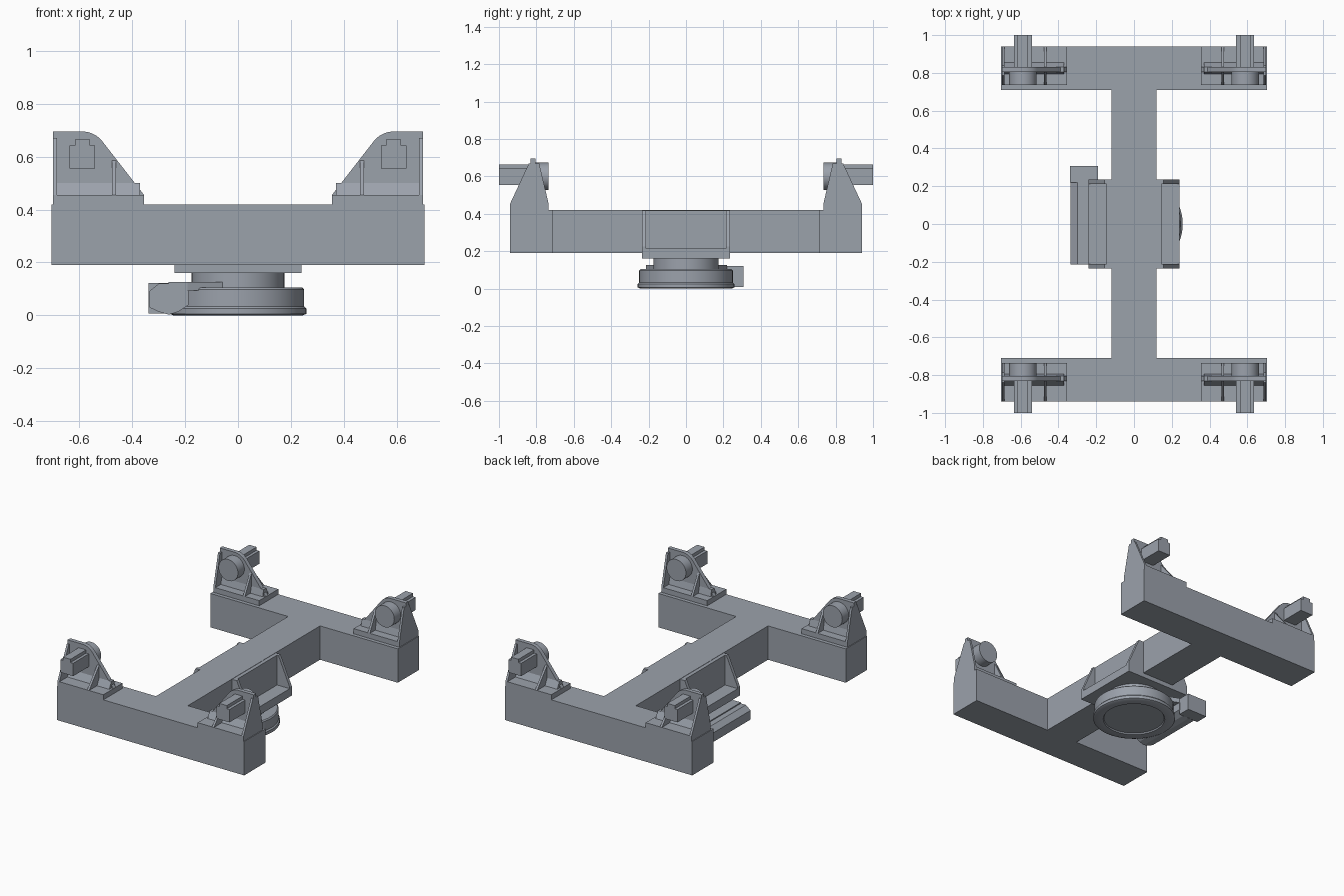
import bpy
import bmesh
import math
from mathutils import Vector

cube = bpy.data.objects.get("Cube")
if cube:
    bpy.data.objects.remove(cube, do_unlink=True)

grey = bpy.data.materials.new("steel grey")
grey.use_nodes = True
COLOUR = (0.33, 0.36, 0.41, 1)
grey.diffuse_color = COLOUR
grey.node_tree.nodes["Principled BSDF"].inputs["Base Color"].default_value = COLOUR


def finish(name, bm, mirror=""):
    bmesh.ops.recalc_face_normals(bm, faces=bm.faces)
    mesh = bpy.data.meshes.new(name)
    bm.to_mesh(mesh)
    bm.free()
    mesh.materials.append(grey)
    obj = bpy.data.objects.new(name, mesh)
    bpy.context.collection.objects.link(obj)
    if mirror:
        mod = obj.modifiers.new("Mirror", "MIRROR")
        mod.use_axis = ["X" in mirror, "Y" in mirror, False]
        mod.use_mirror_merge = False
    return obj


def prism(name, axis, profile, lo, hi, mirror=""):
    """Extrude a flat profile along an axis from lo to hi."""
    place = {"x": lambda a, b: (lo, a, b),
             "y": lambda a, b: (a, lo, b),
             "z": lambda a, b: (a, b, lo)}[axis]
    bm = bmesh.new()
    face = bm.faces.new([bm.verts.new(place(a, b)) for a, b in profile])
    ext = bmesh.ops.extrude_face_region(bm, geom=[face])
    step = Vector([(hi - lo) * (axis == k) for k in "xyz"])
    bmesh.ops.translate(bm, vec=step,
                        verts=[v for v in ext["geom"] if isinstance(v, bmesh.types.BMVert)])
    return finish(name, bm, mirror)


def box(name, x, y, z, mirror=""):
    return prism(name, "z", [(x[0], y[0]), (x[1], y[0]), (x[1], y[1]), (x[0], y[1])],
                 z[0], z[1], mirror)


def circle(cx, cz, r, start=0, end=360, n=40):
    full = end - start == 360
    angles = [math.radians(start + (end - start) * i / (n if full else n - 1)) for i in range(n)]
    return [(cx + r * math.cos(a), cz + r * math.sin(a)) for a in angles]


def smooth(obj):
    bpy.ops.object.select_all(action="DESELECT")
    obj.select_set(True)
    bpy.context.view_layer.objects.active = obj
    bpy.ops.object.shade_smooth_by_angle(angle=math.radians(30))


# One-piece frame: two end beams joined by a spine
right_edge = [(0.12, -0.71), (0.705, -0.71), (0.705, -0.94)]
half = [(0.705, -0.94), (0.705, -0.71), (0.12, -0.71),
        (0.12, 0.71), (0.705, 0.71), (0.705, 0.94)]
prism("frame", "z", half + [(-x, -y) for x, y in half], 0.19, 0.42)

# Four corner brackets: foot, upright plate, ribs and weld fillet
PX, PZ = 0.588, 0.60
box("bracket_foot", (0.355, 0.70), (0.735, 0.94), (0.42, 0.455), "XY")
upright = [(0.70, 0.45), (0.70, 0.695)] + circle(PX, PZ, 0.095, 90, 142, 10) + [(0.355, 0.455), (0.355, 0.45)]
smooth(prism("bracket_upright", "y", upright, 0.804, 0.832, "XY"))
for name, x0, x1, top in (("outer_rib", 0.685, 0.70, 0.67), ("inner_rib", 0.462, 0.477, 0.585)):
    rib = [(0.735, 0.455), (0.94, 0.455), (0.832, top), (0.804, top)]
    if name == "outer_rib":
        rib[2:] = [(0.84, top), (0.785, top)]
    prism(name, "x", rib, x0, x1, "XY")
prism("bracket_fillet", "x", [(0.793, 0.455), (0.855, 0.455), (0.832, 0.50), (0.804, 0.50)],
      0.37, 0.69, "XY")

# Bearing discs facing inward and stepped shafts facing outward
smooth(prism("bearing_disc", "y", circle(PX, PZ, 0.073), 0.735, 0.81, "XY"))
side = [(0.048, 0.555), (0.048, 0.642), (0.028, 0.642), (0.028, 0.664)]
shaft = [(PX + a, z) for a, z in side] + [(PX - a, z) for a, z in reversed(side)]
prism("stepped_shaft", "y", shaft, 0.82, 1.0, "XY")

# Saddle gripping the middle of the spine
box("saddle_plate", (-0.24, 0.24), (-0.235, 0.235), (0.16, 0.19))
box("saddle_ledge", (0.12, 0.24), (-0.235, 0.235), (0.16, 0.215), "X")
box("saddle_wall", (0.12, 0.145), (-0.235, 0.235), (0.19, 0.418), "X")
prism("saddle_gusset", "y", [(0.145, 0.20), (0.24, 0.20), (0.24, 0.225), (0.155, 0.418), (0.145, 0.418)],
      0.213, 0.235, "XY")

# Slewing ring, turned from a profile, with a shallow recess underneath
ring = [(0, 0.008), (0.19, 0.008), (0.195, 0), (0.245, 0), (0.258, 0.006), (0.258, 0.026),
        (0.25, 0.034), (0.25, 0.098), (0.243, 0.105), (0.175, 0.105), (0.175, 0.16), (0, 0.16)]
bm = bmesh.new()
verts = [bm.verts.new((r, 0, z)) for r, z in ring]
edges = [bm.edges.new(pair) for pair in zip(verts, verts[1:])]
bmesh.ops.spin(bm, geom=verts + edges, axis=(0, 0, 1), cent=(0, 0, 0),
               angle=math.tau, steps=64)
bmesh.ops.remove_doubles(bm, verts=bm.verts, dist=0.0005)
smooth(finish("slewing_ring", bm))

# Worm drive beside the ring
barrel = [(-0.335, 0.03), (-0.335, 0.092), (-0.30, 0.12), (-0.225, 0.12), (-0.187, 0.092),
          (-0.187, 0.04), (-0.225, 0.014), (-0.262, 0.003), (-0.30, 0.014)]
prism("worm_barrel", "y", barrel, -0.215, 0.225)
box("drive_motor", (-0.338, -0.19), (0.22, 0.308), (0.008, 0.122))
prism("worm_cover", "z", [(-0.262, -0.215), (-0.19, -0.215), (-0.045, -0.16),
                          (-0.045, 0.16), (-0.19, 0.22), (-0.262, 0.22)], 0.095, 0.127)
